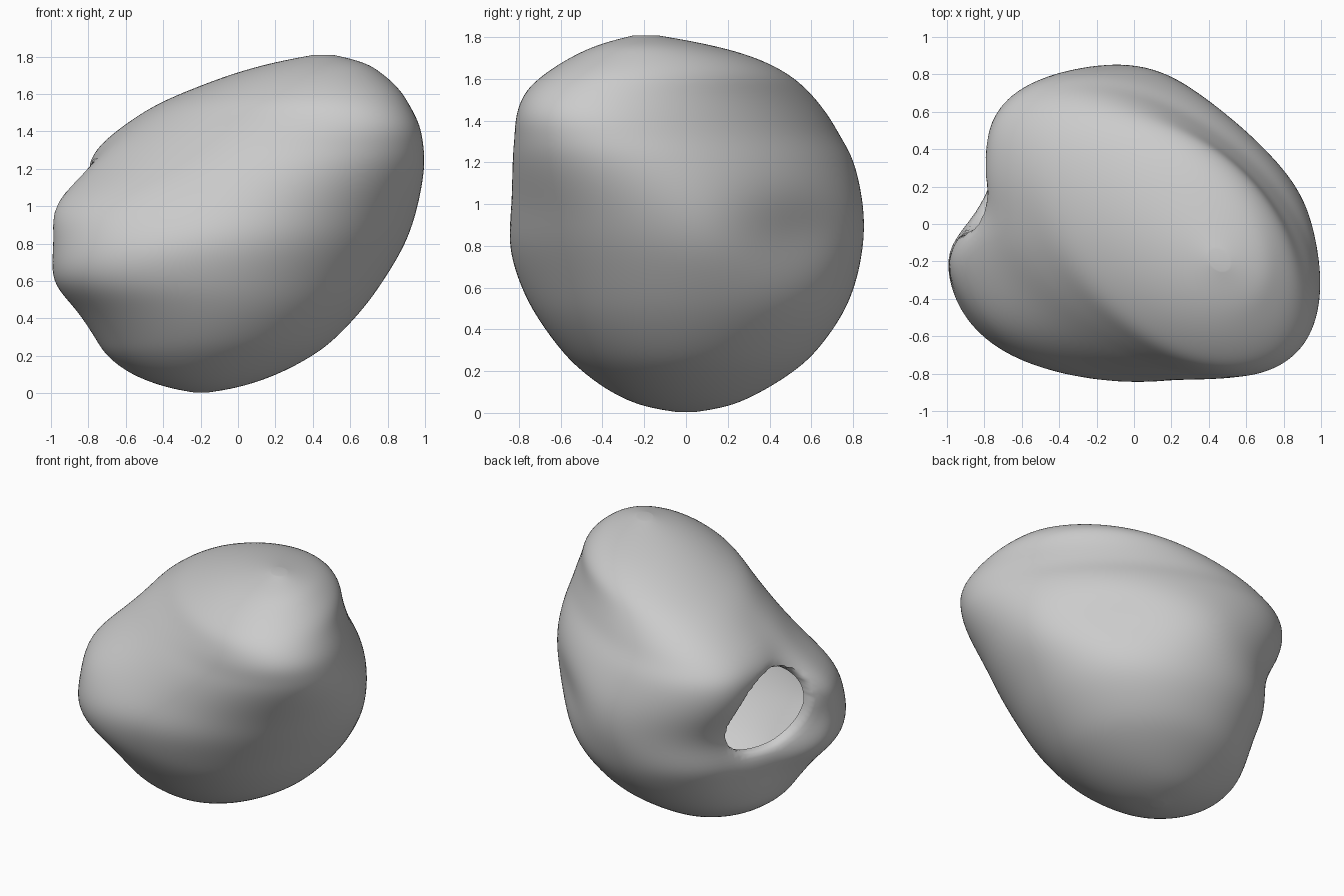
import bpy, bmesh, math
from mathutils import Vector

if "Cube" in bpy.data.objects:
    bpy.data.objects.remove(bpy.data.objects["Cube"])

# Horizontal slices of the body: height, x range, y range
SLICES = [
    (0.00, -0.21, -0.19, -0.01, 0.01),
    (0.03, -0.38, 0.00, -0.20, 0.20),
    (0.10, -0.57, 0.21, -0.36, 0.36),
    (0.20, -0.71, 0.40, -0.50, 0.52),
    (0.30, -0.78, 0.53, -0.60, 0.63),
    (0.45, -0.88, 0.67, -0.71, 0.74),
    (0.60, -1.00, 0.78, -0.79, 0.81),
    (0.80, -0.99, 0.90, -0.85, 0.855),
    (1.00, -0.96, 0.965, -0.84, 0.855),
    (1.20, -0.88, 1.00, -0.835, 0.81),
    (1.32, -0.78, 0.995, -0.825, 0.745),
    (1.43, -0.63, 0.975, -0.815, 0.68),
    (1.54, -0.45, 0.92, -0.77, 0.59),
    (1.63, -0.24, 0.86, -0.67, 0.48),
    (1.71, -0.02, 0.77, -0.54, 0.31),
    (1.77, 0.20, 0.67, -0.40, 0.08),
    (1.815, 0.44, 0.48, -0.22, -0.18),
]
SEG, SUB = 128, 6
HOLE_Y, HOLE_Z, HOLE_R = 0.21, 0.92, 0.29


def catmull(a, b, c, d, t):
    return 0.5 * (2 * b + (c - a) * t + (2 * a - 5 * b + 4 * c - d) * t * t
                  + (3 * b - a - 3 * c + d) * t ** 3)


def slice_at(i, t):
    n = len(SLICES) - 1
    rows = [SLICES[max(0, min(n, i + k))] for k in (-1, 0, 1, 2)]
    return [catmull(*col, t) for col in zip(*rows)]


def smooth(t):
    t = max(0.0, min(1.0, t))
    return t * t * (3 - 2 * t)


def bump(t, width):
    return math.exp(-(t / width) ** 2)


def body_point(row, ang):
    z, x0, x1, y0, y1 = row
    cx, ax = (x0 + x1) / 2, (x1 - x0) / 2
    cy, ay = (y0 + y1) / 2, (y1 - y0) / 2
    # upper slices lean into ellipses that run from rear left to front right
    skew = math.asin(-0.45 * smooth((z - 0.7) / 0.75) + 0.17 * smooth((z - 1.45) / 0.35))
    u, w = math.cos(ang), math.sin(ang + skew)
    # flatter rear right, fuller front left lip
    k = 1.0
    if u > 0 and w > 0:
        k -= 0.14 * (2 * u * w) ** 2 * bump(z - 0.88, 0.22)
    if u < 0:
        k += (0.11 * smooth(-u / 0.8) * smooth((0.15 - w) / 0.3) * smooth((w + 1) / 0.5)
              * bump(z - 1.02, 0.16))
    x, y = cx + ax * u * k, cy + ay * w * k
    # low lobe on the left swings towards the front
    if u < 0:
        y -= 0.17 * u * u * bump(z - 0.68, 0.28)
    # hollow around the opening, steeper towards the front lip
    if u < 0:
        wy = smooth((y + 0.14) / 0.25) * bump(max(0, y - 0.3), 0.27)
        x += 0.2 * wy * bump(z - 0.82, 0.38)
    return Vector((x, y, z))


bm = bmesh.new()
rows = [slice_at(i, j / SUB) for i in range(len(SLICES) - 1) for j in range(SUB)]
rows.append(list(SLICES[-1]))
rings = [[bm.verts.new(body_point(r, 2 * math.pi * k / SEG)) for k in range(SEG)]
         for r in rows]
for a, b in zip(rings, rings[1:]):
    for k in range(SEG):
        m = (k + 1) % SEG
        bm.faces.new((a[k], a[m], b[m], b[k]))
bm.faces.new(rings[0][::-1])
bm.faces.new(rings[-1])


def relax(steps):
    for _ in range(steps):
        bmesh.ops.smooth_vert(bm, verts=[v for v in bm.verts if not v.is_boundary],
                              factor=0.5, use_axis_x=True, use_axis_y=True, use_axis_z=True)


relax(12)


# Opening on the left side, leaning forward at the top
def hole_dist(p):
    dy, dz = p.y - HOLE_Y + 0.1 * (p.z - HOLE_Z), p.z - HOLE_Z
    return (abs(dy / 0.95) ** 2.3 + abs(dz) ** 2.3) ** (1 / 2.3) / HOLE_R


gone = [f for f in bm.faces
        if f.calc_center_median().x < -0.3 and hole_dist(f.calc_center_median()) < 1]
bmesh.ops.delete(bm, geom=gone, context='FACES')
edge = [e for e in bm.edges if e.is_boundary]
rim = list({v for e in edge for v in e.verts})
for v in rim:
    d = hole_dist(v.co)
    v.co.y = HOLE_Y + (v.co.y - HOLE_Y) / d
    v.co.z = HOLE_Z + (v.co.z - HOLE_Z) / d
for _ in range(8):
    new = {v: sum((e.other_vert(v).co for e in v.link_edges if e.is_boundary), Vector()) / 2
           for v in rim}
    for v in rim:
        v.co = v.co.lerp(new[v], 0.5)

# Rim rolled inward
for dx, sc in ((0.03, 0.98), (0.04, 1.0)):
    out = bmesh.ops.extrude_edge_only(bm, edges=edge)['geom']
    for v in [g for g in out if isinstance(g, bmesh.types.BMVert)]:
        v.co.x += dx
        v.co.y = HOLE_Y + (v.co.y - HOLE_Y) * sc
        v.co.z = HOLE_Z + (v.co.z - HOLE_Z) * sc
    edge = [g for g in out if isinstance(g, bmesh.types.BMEdge) and g.is_boundary]
relax(3)
bmesh.ops.recalc_face_normals(bm, faces=bm.faces)

mesh = bpy.data.meshes.new("hollow_shell")
bm.to_mesh(mesh)
bm.free()
shell = bpy.data.objects.new("hollow_shell", mesh)
bpy.context.collection.objects.link(shell)
grey = bpy.data.materials.new("light_grey")
grey.diffuse_color = (0.6, 0.6, 0.6, 1)
grey.use_nodes = True
grey.node_tree.nodes["Principled BSDF"].inputs["Base Color"].default_value = grey.diffuse_color
mesh.materials.append(grey)
bpy.context.view_layer.objects.active = shell
shell.select_set(True)
bpy.ops.object.shade_smooth_by_angle(angle=math.radians(60))
